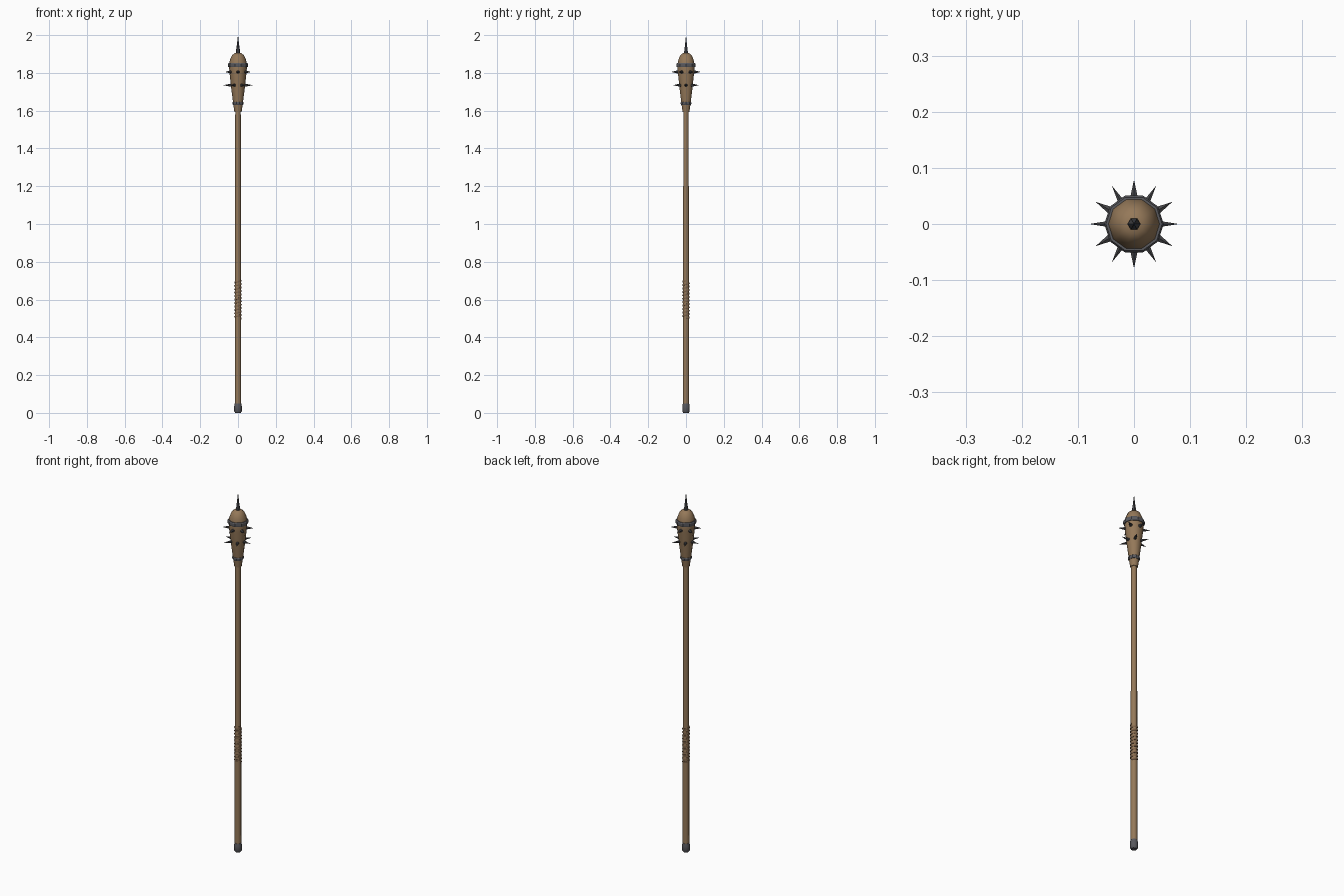
import bpy, bmesh, math
from mathutils import Vector, Matrix

if "Cube" in bpy.data.objects:
    bpy.data.objects.remove(bpy.data.objects["Cube"])


def material(name, color):
    m = bpy.data.materials.new(name)
    m.diffuse_color = (*color, 1)
    m.use_nodes = True
    m.node_tree.nodes["Principled BSDF"].inputs["Base Color"].default_value = m.diffuse_color
    return m


WOOD = material("wood", (0.30, 0.19, 0.10))
CORD = material("cord", (0.22, 0.13, 0.07))
IRON = material("iron", (0.10, 0.10, 0.11))
STEEL = material("dark_steel", (0.06, 0.06, 0.065))


def add_lathe(bm, profile, sides, matrix=Matrix(), closed=False):
    """Revolve (radius, height) points about z; zero radius makes a tip."""
    rings = []
    for r, z in profile:
        if r == 0:
            rings.append([bm.verts.new(matrix @ Vector((0, 0, z)))] * sides)
        else:
            rings.append([bm.verts.new(matrix @ Vector((
                r * math.cos(math.tau * i / sides),
                r * math.sin(math.tau * i / sides), z))) for i in range(sides)])
    pairs = list(zip(rings, rings[1:]))
    if closed:
        pairs.append((rings[-1], rings[0]))
    for a, b in pairs:
        for i in range(sides):
            j = (i + 1) % sides
            bm.faces.new(list(dict.fromkeys((a[i], a[j], b[j], b[i]))))


def finish(bm, name, mat, smooth=None):
    bmesh.ops.recalc_face_normals(bm, faces=bm.faces)
    me = bpy.data.meshes.new(name)
    bm.to_mesh(me)
    bm.free()
    me.materials.append(mat)
    ob = bpy.data.objects.new(name, me)
    bpy.context.collection.objects.link(ob)
    if smooth:
        bpy.ops.object.select_all(action='DESELECT')
        ob.select_set(True)
        bpy.context.view_layer.objects.active = ob
        bpy.ops.object.shade_smooth_by_angle(angle=math.radians(smooth))
    return ob


def lathe(name, profile, sides, mat, smooth=None, closed=False):
    bm = bmesh.new()
    add_lathe(bm, profile, sides, closed=closed)
    return finish(bm, name, mat, smooth)


# Long shaft and iron butt cap
lathe("shaft", [(0, 0.02), (0.0165, 0.02), (0.0165, 0.6), (0.0145, 1.61), (0, 1.61)],
      10, WOOD, 40)
lathe("butt_cap", [(0, 0), (0.015, 0), (0.02, 0.008), (0.02, 0.036),
                   (0.0175, 0.05), (0, 0.05)], 10, IRON, 40)

# Flared wooden head with a domed top
lathe("head", [(0, 1.592), (0.019, 1.592), (0.025, 1.635), (0.036, 1.72),
               (0.045, 1.80), (0.048, 1.84), (0.042, 1.87), (0.032, 1.893),
               (0.018, 1.904), (0, 1.906)], 10, WOOD, 40)

# Iron bands around the head
lathe("upper_band", [(0.042, 1.83), (0.051, 1.83), (0.053, 1.835), (0.053, 1.847),
                     (0.050, 1.852), (0.042, 1.852)], 10, IRON, closed=True)
lathe("lower_band", [(0.020, 1.63), (0.027, 1.63), (0.029, 1.634), (0.030, 1.643),
                     (0.028, 1.647), (0.020, 1.647)], 10, IRON, closed=True)

# Top spike
lathe("top_spike", [(0, 1.895), (0.012, 1.895), (0.011, 1.914), (0.0065, 1.945),
                    (0, 2.0)], 6, STEEL)

# Two staggered rows of six radial spikes
bm = bmesh.new()
for z, base, offset in ((1.735, 0.033, 0), (1.805, 0.041, 30)):
    for k in range(6):
        turn = Matrix.Rotation(math.radians(offset + 60 * k), 4, 'Z')
        aim = Matrix.Translation((0, 0, z)) @ turn @ Matrix.Rotation(math.pi / 2, 4, 'Y')
        add_lathe(bm, [(0, base), (0.009, base), (0.0065, base + 0.012),
                       (0, 0.079)], 6, aim)
finish(bm, "head_spikes", STEEL)

# Spiral cord grip
TURNS, STEPS, SEC = 11, 12, 6
bm = bmesh.new()
rings = []
for i in range(TURNS * STEPS + 1):
    a = math.tau * i / STEPS
    z = 0.5 + 0.2 * i / (TURNS * STEPS)
    rings.append([bm.verts.new((
        (0.0165 + 0.0035 * math.cos(s)) * math.cos(a),
        (0.0165 + 0.0035 * math.cos(s)) * math.sin(a),
        z + 0.005 * math.sin(s)))
        for s in (math.tau * k / SEC for k in range(SEC))])
for a, b in zip(rings, rings[1:]):
    for k in range(SEC):
        n = (k + 1) % SEC
        bm.faces.new((a[k], a[n], b[n], b[k]))
bm.faces.new(rings[0])
bm.faces.new(rings[-1])
finish(bm, "grip_cord", CORD, 50)
